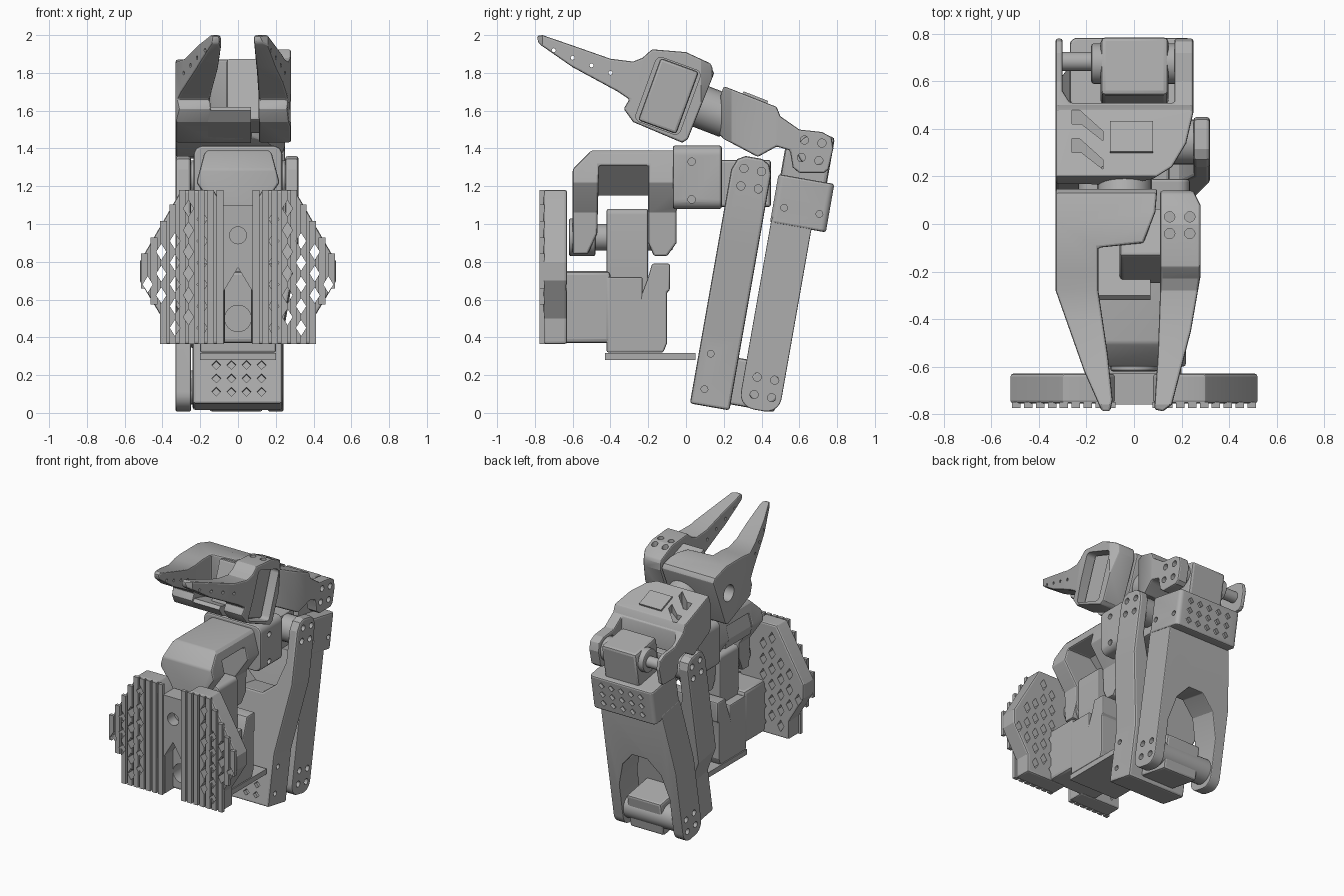
import bpy, bmesh
from math import sin, cos, pi, radians
from mathutils import Matrix

parts, helpers = [], []


def prism(name, polys, axis, a, b, frame=None, bev=0.0, helper=False):
    """Extrude one or more 2D outlines along an axis from a to b."""
    bm = bmesh.new()
    for pts in polys:
        ends = []
        for d in (a, b):
            ends.append([bm.verts.new({'x': (d, p, q), 'y': (p, d, q), 'z': (p, q, d)}[axis])
                         for p, q in pts])
        bm.faces.new(ends[0])
        bm.faces.new(ends[1])
        n = len(pts)
        for i in range(n):
            j = (i + 1) % n
            bm.faces.new((ends[0][i], ends[0][j], ends[1][j], ends[1][i]))
    bmesh.ops.recalc_face_normals(bm, faces=bm.faces)
    me = bpy.data.meshes.new(name)
    bm.to_mesh(me)
    bm.free()
    ob = bpy.data.objects.new(name, me)
    bpy.context.collection.objects.link(ob)
    if frame:
        ob.matrix_world = frame
    if helper:
        ob.hide_render = True
        helpers.append(ob)
    else:
        parts.append(ob)
        if bev:
            bevel(ob, bev)
    return ob


def bevel(ob, w):
    m = ob.modifiers.new("soft_edges", 'BEVEL')
    m.width, m.segments, m.limit_method, m.angle_limit = w, 2, 'ANGLE', radians(40)


def combine(ob, op, *args, **kw):
    m = ob.modifiers.new(op.lower(), 'BOOLEAN')
    m.operation, m.solver = op, 'EXACT'
    m.object = prism("cutter", *args, helper=True, **kw)


def rect(x0, x1, y0, y1):
    return [(x0, y0), (x1, y0), (x1, y1), (x0, y1)]


def ring(x, y, r, n=24):
    return [(x + r * cos(2 * pi * i / n), y + r * sin(2 * pi * i / n)) for i in range(n)]


def rounded(x0, x1, y0, y1, r, n=5):
    out = []
    for k, (cx, cy) in enumerate([(x1 - r, y1 - r), (x0 + r, y1 - r), (x0 + r, y0 + r), (x1 - r, y0 + r)]):
        out += [(cx + r * cos(pi / 2 * (k + i / n)), cy + r * sin(pi / 2 * (k + i / n))) for i in range(n + 1)]
    return out


def diamond(x, y, w, h):
    return [(x - w, y), (x, y - h), (x + w, y), (x, y + h)]


def tilted(y, z, deg):
    return Matrix.Translation((0, y, z)) @ Matrix.Rotation(radians(deg), 4, 'X')


def four_holes(d=0.047):
    return [ring(a * d, b * d, 0.022, 12) for a in (-1, 1) for b in (-1, 1)]


# --- base plate: two ribbed wings with diamond holes, bridge between
wing = [(0.07, 0.365), (0.40, 0.365), (0.40, 0.50), (0.52, 0.70), (0.52, 0.80), (0.30, 1.18), (0.13, 1.18), (0.07, 1.08)]
wings, ribs, gems = [], [], []
for s in (-1, 1):
    wings.append([(s * x, z) for x, z in wing])
    for k in range(9):
        x = 0.095 + 0.05 * k
        lo = 0.365 if x < 0.4 else 0.50 + (x - 0.4) * 1.667
        hi = 1.18 if x < 0.3 else 1.18 - (x - 0.3) * 1.727
        ribs.append(rect(s * x - 0.018, s * x + 0.018, lo, hi))
    for c in range(5):
        x = 0.19 + 0.072 * c
        for r in range(7):
            z = 0.45 + 0.115 * r + (0.0575 if c % 2 else 0)
            top, low = 1.1 - max(0, x - 0.27) * 1.73, 0.42 + max(0, x - 0.34) * 1.7
            if low < z < top:
                gems.append(diamond(s * x, z, 0.027, 0.043))
plate = prism("base_plate_wings", wings, 'y', -0.755, -0.63, bev=0.012)
rib = prism("base_plate_ribs", ribs, 'y', -0.775, -0.75)
combine(plate, 'DIFFERENCE', gems, 'y', -0.9, -0.5)
combine(rib, 'DIFFERENCE', [g for g in gems if abs(g[1][0]) > 0.24], 'y', -0.9, -0.5)
bridge = prism("base_bridge", [[(-0.13, 1.1), (-0.13, 0.62), (-0.09, 0.62), (0, 0.77), (0.09, 0.62),
                                (0.13, 0.62), (0.13, 1.1)]], 'y', -0.76, -0.63)
combine(bridge, 'DIFFERENCE', [ring(0, 0.94, 0.045)], 'y', -0.9, -0.68)

# --- base body, motor housing and the pan motor
body = prism("base_body", [rect(-0.2, 0.2, 0.37, 0.75)], 'y', -0.66, -0.40, bev=0.02)
combine(body, 'DIFFERENCE', [ring(0, 0.5, 0.07)], 'y', -0.8, -0.5)
prism("pan_motor_housing", [[(-0.42, 0.32), (-0.12, 0.32), (-0.10, 0.37), (-0.10, 0.64), (-0.085, 0.65),
                             (-0.085, 0.79), (-0.18, 0.79), (-0.20, 0.72), (-0.23, 0.64), (-0.23, 0.72),
                             (-0.42, 0.72)]], 'x', -0.2, 0.2, bev=0.012)
prism("pan_motor", [rounded(-0.14, 0.14, 0.6, 1.08, 0.03)], 'y', -0.42, -0.20, bev=0.01)
prism("pan_horn", [ring(0, 0.93, 0.10)], 'y', -0.62, -0.48, bev=0.01)
prism("pan_shaft", [ring(0, 0.93, 0.07)], 'y', -0.5, -0.07, bev=0.01)
prism("bottom_plate", [rect(-0.2, 0.2, -0.43, 0.05)], 'z', 0.28, 0.318)

# --- U bracket turning around the pan motor
yoke = prism("shoulder_yoke", [[(-0.60, 0.84), (-0.60, 1.29), (-0.50, 1.39), (0.0, 1.39), (0.0, 1.1), (-0.05, 1.08),
                                (-0.05, 0.9), (-0.10, 0.83), (-0.17, 0.83), (-0.20, 0.9), (-0.20, 1.31),
                                (-0.46, 1.31), (-0.47, 0.95), (-0.52, 0.84)]], 'x', -0.3, 0.3)
combine(yoke, 'INTERSECT', [[(-0.10, 0.8), (0.10, 0.8), (0.11, 1.06), (0.22, 1.22), (0.18, 1.37), (0.14, 1.42),
                             (-0.14, 1.42), (-0.18, 1.37), (-0.22, 1.22), (-0.11, 1.06)]], 'y', -0.7, 0.1)
bevel(yoke, 0.012)
prism("yoke_side_wall", [[(-0.21, 1.22), (-0.19, 1.15), (-0.16, 1.15), (0.02, 1.33), (-0.18, 1.33)]],
      'y', -0.48, -0.18)
holder = prism("shoulder_motor_holder", [rounded(-0.235, 0.235, 1.08, 1.415, 0.05)], 'y', -0.07, 0.19, bev=0.012)
combine(holder, 'DIFFERENCE', [ring(0.03, z, 0.02, 12) for z in (1.13, 1.33)], 'x', 0.21, 0.3)
prism("shoulder_motor", [rect(-0.15, 0.15, 1.09, 1.34)], 'y', 0.15, 0.45, bev=0.015)
prism("shoulder_horn", [ring(0.345, 1.24, 0.095)], 'x', -0.27, 0.27, bev=0.01)

# --- upper arm: fork at the top, motor holder at the bottom
UA = tilted(0.345, 1.24, -10)
upper = prism("upper_arm", [[(-0.33, 0.12), (-0.33, -0.7), (-0.24, -0.9), (-0.24, -1.228), (0.235, -1.228),
                             (0.235, -0.85), (0.32, -0.35), (0.32, 0.12), (0.25, 0.12), (0.25, -0.2), (0.19, -0.37),
                             (0.09, -0.45), (-0.1, -0.45), (-0.2, -0.37), (-0.25, -0.2), (-0.25, 0.12)]],
              'y', -0.12, 0.12, frame=UA)
combine(upper, 'INTERSECT', [[(-0.113, -1.228), (0.1, -1.228), (0.1, 0.04), (0.08, 0.09), (0.04, 0.113),
                              (-0.05, 0.113), (-0.09, 0.09), (-0.113, 0.03)]], 'x', -0.4, 0.4, frame=UA)
bevel(upper, 0.014)
combine(upper, 'DIFFERENCE', four_holes(), 'x', -0.5, 0.5, frame=UA)
combine(upper, 'DIFFERENCE', [diamond(-0.115 + 0.08 * i, -1.165 + 0.072 * j, 0.024, 0.024)
                              for i in range(4) for j in range(3)], 'y', -0.2, -0.085, frame=UA)
combine(upper, 'DIFFERENCE', [ring(-0.05, -1.14, 0.018, 12), ring(-0.05, -0.95, 0.018, 12)],
        'x', 0.21, 0.3, frame=UA)

# --- elbow motor and forearm: fork at the bottom, motor holder at the top
FA = tilted(0.415, 0.135, -10)
prism("elbow_motor", [rect(-0.21, 0.075, -0.12, 0.13)], 'x', -0.15, 0.13, frame=FA, bev=0.015)
prism("elbow_horn", [ring(0, 0, 0.09)], 'x', -0.27, 0.18, frame=FA, bev=0.01)
fore = prism("forearm", [[(-0.33, -0.13), (-0.33, 0.45), (-0.27, 0.9), (0.24, 0.9), (0.24, -0.13), (0.16, -0.13),
                          (0.16, 0.22), (0.11, 0.40), (0.02, 0.50), (-0.1, 0.50), (-0.2, 0.40), (-0.25, 0.22),
                          (-0.25, -0.13)]], 'y', -0.13, 0.13, frame=FA)
combine(fore, 'INTERSECT', [rounded(-0.118, 0.1, -0.125, 0.95, 0.08)], 'x', -0.4, 0.4, frame=FA)
bevel(fore, 0.014)
combine(fore, 'DIFFERENCE', four_holes(), 'x', -0.5, 0.5, frame=FA)
FH = tilted(0.615, 1.11, -10)
fh = prism("wrist_motor_holder", [rounded(-0.27, 0.245, -0.15, 0.15, 0.03)], 'z', -0.13, 0.13, frame=FH, bev=0.012)
combine(fh, 'DIFFERENCE', [diamond(-0.17 + 0.08 * i, -0.07 + 0.07 * j, 0.024, 0.024)
                           for i in range(5) for j in range(3)], 'y', 0.125, 0.2, frame=FH)
combine(fh, 'DIFFERENCE', [ring(-0.09, -0.04, 0.018, 12), ring(0.1, -0.04, 0.018, 12)], 'x', 0.22, 0.3, frame=FH)

# --- wrist motor and wrist link with a fork and a rounded shell
WR = tilted(0.665, 1.39, -10)
prism("wrist_motor", [rect(-0.14, 0.11, -0.2, 0.09)], 'x', -0.14, 0.145, frame=WR, bev=0.02)
prism("wrist_horn", [ring(0.01, 0, 0.085)], 'x', -0.18, 0.19, frame=WR, bev=0.01)
prism("wrist_idler", [ring(0.02, 0, 0.04)], 'x', -0.31, -0.1, frame=WR)
wrist = prism("wrist_link", [[(0.13, 1.52), (0.2, 1.73), (0.48, 1.62), (0.50, 1.57), (0.60, 1.50), (0.72, 1.487),
                              (0.77, 1.46), (0.78, 1.40), (0.755, 1.29), (0.73, 1.27), (0.60, 1.27), (0.565, 1.30),
                              (0.55, 1.39), (0.48, 1.41), (0.38, 1.355), (0.2, 1.45)]], 'x', -0.4, 0.4)
combine(wrist, 'INTERSECT', [[(-0.33, 0.85), (-0.33, 0.17), (-0.05, 0.165), (0.08, 0.19), (0.16, 0.24), (0.22, 0.34),
                              (0.25, 0.47), (0.25, 0.85), (0.17, 0.85), (0.17, 0.51), (-0.27, 0.51), (-0.30, 0.56),
                              (-0.30, 0.85)]], 'z', 1.1, 1.9)
bevel(wrist, 0.01)
combine(wrist, 'DIFFERENCE', four_holes(), 'x', 0.1, 0.5, frame=WR)
combine(wrist, 'DIFFERENCE', [[(-0.26, y + 0.06), (-0.26, y), (-0.22, y), (-0.13, y - 0.07), (-0.13, y - 0.03),
                               (-0.23, y + 0.06)] for y in (0.42, 0.30)], 'z', 1.61, 1.9)
prism("roll_motor_cover", [rect(-0.1, 0.08, -0.07, 0.07)], 'z', -0.03, 0.012, frame=tilted(0.365, 1.666, -21.4))

# --- gripper neck, motor, fixed jaw with palm floor, and moving jaw
prism("gripper_neck", [ring(-0.04, 0, 0.115)], 'y', -0.09, 0.12, frame=tilted(0.11, 1.61, -21), bev=0.01)
GR = tilted(-0.10, 1.68, -20)
prism("gripper_motor", [rect(-0.10, 0.115, -0.175, 0.175)], 'x', -0.06, 0.23, frame=GR, bev=0.015)
prism("palm_floor", [[(-0.30, 1.62), (-0.32, 1.60), (-0.28, 1.54), (-0.02, 1.43), (0.01, 1.45), (0.04, 1.53)]],
      'x', -0.25, 0.07)
tip = [(-0.79, 1.995), (-0.76, 2.0), (-0.6, 1.945), (-0.4, 1.875), (-0.28, 1.86)]
heel = [(0.01, 1.45), (-0.02, 1.43), (-0.28, 1.54), (-0.33, 1.61), (-0.30, 1.66), (-0.36, 1.70), (-0.6, 1.83),
        (-0.78, 1.955)]
tops = {"fixed_jaw": [(-0.2, 1.87), (0.0, 1.87), (0.13, 1.83), (0.15, 1.80)],
        "moving_jaw": [(-0.23, 1.88), (-0.18, 1.925), (0.0, 1.91), (0.13, 1.85), (0.15, 1.80)]}
jaws = {
    "fixed_jaw": [(-0.33, 0.17), (-0.33, -0.28), (-0.21, -0.62), (-0.135, -0.79), (-0.10, -0.79), (-0.09, -0.74),
                  (-0.11, -0.55), (-0.15, -0.28), (-0.15, -0.1), (0.04, -0.08), (0.09, 0.05), (0.1, 0.17)],
    "moving_jaw": [(0.11, 0.14), (0.25, 0.14), (0.28, 0.08), (0.28, -0.22), (0.24, -0.45), (0.16, -0.76),
                   (0.12, -0.79), (0.085, -0.78), (0.10, -0.55), (0.11, -0.28)]}
for name, outline in jaws.items():
    jaw = prism(name, [tip + tops[name] + heel], 'x', -0.5, 0.5)
    combine(jaw, 'INTERSECT', [outline], 'z', 1.3, 2.1)
    bevel(jaw, 0.01)
    if name == "moving_jaw":
        combine(jaw, 'DIFFERENCE', [rounded(-0.12, 0.13, -0.18, 0.18, 0.03)], 'x', 0.15, 0.4, frame=GR)
        combine(jaw, 'DIFFERENCE', [ring(x, y, 0.022, 12) for x in (0.15, 0.235) for y in (-0.04, 0.03)],
                'z', 1.86, 2.1)
    else:
        combine(jaw, 'DIFFERENCE', [ring(-0.03, 1.66, 0.06)], 'x', -0.5, -0.2)
    side = (0.0, 0.5) if name == "moving_jaw" else (-0.5, 0.0)
    combine(jaw, 'DIFFERENCE', [ring(-0.4 - 0.1 * i, 1.80 + 0.04 * i, 0.011, 8) for i in range(4)], 'x', *side)

# --- apply the modifiers, drop the cutters, colour grey, smooth the round surfaces
bpy.context.view_layer.update()
dg = bpy.context.evaluated_depsgraph_get()
baked = [bpy.data.meshes.new_from_object(ob.evaluated_get(dg)) for ob in parts]
grey = bpy.data.materials.new("dark_grey_plastic")
grey.diffuse_color = (0.42, 0.42, 0.42, 1)
for ob, me in zip(parts, baked):
    ob.modifiers.clear()
    me.materials.clear()
    me.materials.append(grey)
    ob.data = me
for h in helpers:
    bpy.data.objects.remove(h)
for ob in parts:
    ob.select_set(True)
bpy.context.view_layer.objects.active = parts[0]
bpy.ops.object.shade_smooth_by_angle(angle=radians(20))
